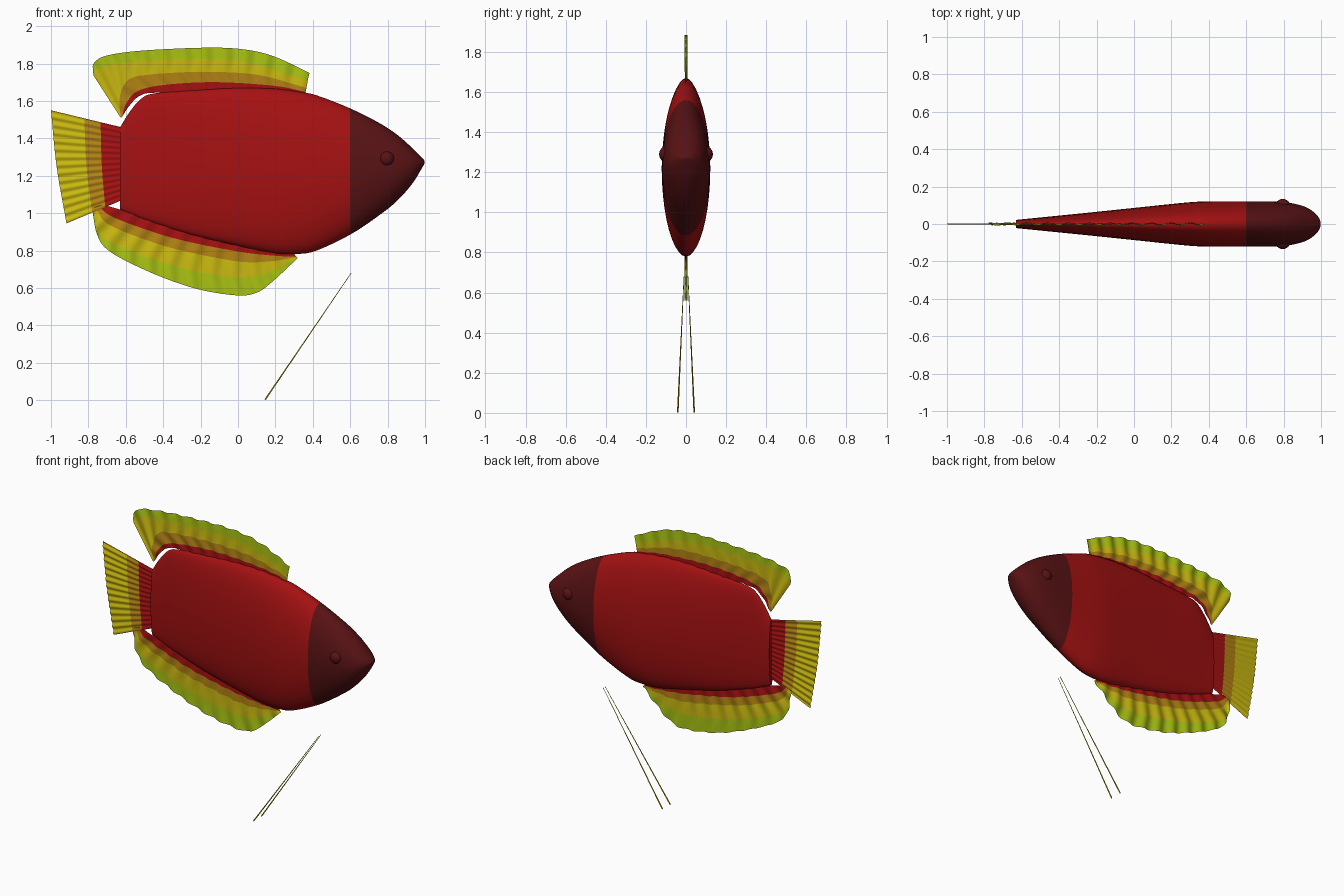
import bpy, bmesh, math
from mathutils import Vector

if "Cube" in bpy.data.objects:
    bpy.data.objects.remove(bpy.data.objects["Cube"])


def material(name, rgb):
    m = bpy.data.materials.new(name)
    lin = [((c / 255 + 0.055) / 1.055) ** 2.4 if c > 10 else c / 255 / 12.92 for c in rgb]
    m.diffuse_color = (*lin, 1)
    m.use_nodes = True
    m.node_tree.nodes["Principled BSDF"].inputs["Base Color"].default_value = m.diffuse_color
    return m


RED = material("scarlet", (165, 17, 18))
HEAD = material("dark maroon", (88, 18, 20))
BROWN = material("amber brown", (178, 130, 20))
OLIVE = material("golden yellow", (202, 185, 16))
LIME = material("lime", (170, 195, 18))


def spline(points, steps):
    """Catmull-Rom curve through points of any dimension."""
    p = [Vector(q) for q in points]
    p = [2 * p[0] - p[1]] + p + [2 * p[-1] - p[-2]]
    out = []
    for a, b, c, d in zip(p, p[1:], p[2:], p[3:]):
        for i in range(steps):
            t = i / steps
            out.append(0.5 * (2 * b + (c - a) * t + (2 * a - 5 * b + 4 * c - d) * t * t
                              + (3 * b - a - 3 * c + d) * t ** 3))
    return out + [p[-2]]


def resample(points, n):
    """Evenly spaced points along a smooth curve."""
    c = spline(points, 12)
    dist = [0]
    for a, b in zip(c, c[1:]):
        dist.append(dist[-1] + (b - a).length)
    out, k = [], 0
    for i in range(n + 1):
        s = dist[-1] * i / n
        while k < len(c) - 2 and dist[k + 1] < s:
            k += 1
        out.append(c[k].lerp(c[k + 1], (s - dist[k]) / max(dist[k + 1] - dist[k], 1e-9)))
    return out


def finish(name, bm, mats, angle=50):
    me = bpy.data.meshes.new(name)
    bm.to_mesh(me)
    bm.free()
    for m in mats:
        me.materials.append(m)
    ob = bpy.data.objects.new(name, me)
    bpy.context.collection.objects.link(ob)
    bpy.ops.object.select_all(action='DESELECT')
    ob.select_set(True)
    bpy.context.view_layer.objects.active = ob
    bpy.ops.object.shade_smooth_by_angle(angle=math.radians(angle))
    return ob


def fin(name, curves, mats, waves, depth, n=96):
    """Thin rippled sheet lofted through (x, z) curves, one colour per strip."""
    bm = bmesh.new()
    rows = []
    for r, curve in enumerate(curves):
        amp = depth * (0.4 + 0.6 * r / (len(curves) - 1))
        rows.append([bm.verts.new((p.x, amp * math.sin(math.tau * waves * i / n), p.y))
                     for i, p in enumerate(resample(curve, n))])
    for r, (a, b) in enumerate(zip(rows, rows[1:])):
        for i in range(n):
            f = bm.faces.new((a[i], a[i + 1], b[i + 1], b[i]))
            f.material_index = r
    bmesh.ops.recalc_face_normals(bm, faces=bm.faces)
    return finish(name, bm, mats, 80)


# Body: elliptical sections (x, top, bottom, half width)
sections = [
    (-0.63, 1.46, 1.02, 0.022), (-0.58, 1.54, 1.00, 0.027), (-0.52, 1.61, 0.975, 0.033),
    (-0.45, 1.64, 0.95, 0.040), (-0.25, 1.655, 0.885, 0.060), (0.0, 1.67, 0.825, 0.086),
    (0.2, 1.665, 0.785, 0.107), (0.32, 1.65, 0.782, 0.118), (0.42, 1.63, 0.80, 0.121),
    (0.6, 1.56, 0.885, 0.121), (0.75, 1.485, 0.985, 0.120), (0.85, 1.42, 1.065, 0.110),
    (0.93, 1.35, 1.155, 0.085), (0.98, 1.30, 1.235, 0.045), (0.998, 1.28, 1.268, 0.012)]
SEG = 40
bm = bmesh.new()
rings = []
for x, top, bot, w in spline(sections, 4):
    rings.append([bm.verts.new((x, w * math.cos(math.tau * k / SEG),
                                (top + bot) / 2 + (top - bot) / 2 * math.sin(math.tau * k / SEG)))
                  for k in range(SEG)])
for a, b in zip(rings, rings[1:]):
    for k in range(SEG):
        j = (k + 1) % SEG
        bm.faces.new((a[k], a[j], b[j], b[k]))
bm.faces.new(rings[0])
bm.faces.new(rings[-1])
bmesh.ops.recalc_face_normals(bm, faces=bm.faces)
for f in bm.faces:
    f.material_index = int(f.calc_center_median().x > 0.6)
finish("body", bm, [RED, HEAD])

# Eyes and trailing pelvic feelers, mirrored left and right
for side, s in (("left", 1), ("right", -1)):
    bm = bmesh.new()
    bmesh.ops.create_uvsphere(bm, u_segments=24, v_segments=16, radius=0.042)
    bmesh.ops.translate(bm, verts=bm.verts, vec=(0.795, 0.092 * s, 1.29))
    finish(side + "_eye", bm, [HEAD])

    top, low = Vector((0.605, 0.01 * s, 0.68)), Vector((0.145, 0.041 * s, 0.003))
    axis = low - top
    bm = bmesh.new()
    bmesh.ops.create_cone(bm, cap_ends=True, segments=8, radius1=0.0015, radius2=0.004,
                          depth=axis.length)
    bmesh.ops.rotate(bm, verts=bm.verts, matrix=axis.to_track_quat('Z', 'Y').to_matrix())
    bmesh.ops.translate(bm, verts=bm.verts, vec=(top + low) / 2)
    finish(side + "_pelvic_feeler", bm, [OLIVE])

# Dorsal fin: curves from base to outer edge
fin("dorsal_fin", [
    [(-0.62, 1.515), (-0.58, 1.575), (-0.52, 1.63), (-0.42, 1.645), (0, 1.655), (0.36, 1.635)],
    [(-0.623, 1.513), (-0.59, 1.60), (-0.52, 1.66), (-0.35, 1.69), (-0.1, 1.70), (0.2, 1.68),
     (0.362, 1.648)],
    [(-0.628, 1.511), (-0.632, 1.62), (-0.59, 1.71), (-0.48, 1.74), (-0.2, 1.755), (0.1, 1.74),
     (0.366, 1.67)],
    [(-0.772, 1.735), (-0.74, 1.775), (-0.6, 1.805), (-0.2, 1.825), (0.05, 1.805), (0.373, 1.71)],
    [(-0.776, 1.76), (-0.77, 1.803), (-0.7, 1.843), (-0.5, 1.87), (-0.15, 1.885),
     (0.05, 1.873), (0.2, 1.835), (0.382, 1.75)],
], [RED, BROWN, OLIVE, LIME], 11, 0.008)

# Anal fin
fin("anal_fin", [
    [(-0.72, 1.045), (-0.6, 1.01), (-0.3, 0.915), (0, 0.835), (0.2, 0.795), (0.3, 0.785)],
    [(-0.745, 1.04), (-0.68, 0.985), (-0.5, 0.915), (-0.3, 0.855), (0, 0.795), (0.2, 0.772),
     (0.31, 0.768)],
    [(-0.762, 1.035), (-0.7, 0.945), (-0.5, 0.86), (-0.3, 0.80), (0, 0.742), (0.17, 0.742),
     (0.315, 0.765)],
    [(-0.775, 1.02), (-0.745, 0.90), (-0.65, 0.83), (-0.4, 0.735), (-0.2, 0.685), (0, 0.655),
     (0.14, 0.675), (0.317, 0.762)],
    [(-0.775, 0.99), (-0.755, 0.89), (-0.71, 0.815), (-0.6, 0.745), (-0.4, 0.655), (-0.2, 0.59),
     (0, 0.56), (0.1, 0.575), (0.18, 0.63), (0.32, 0.76)],
], [RED, BROWN, OLIVE, LIME], 11, 0.008)

# Tail fin: curves from body to trailing edge
fin("tail_fin", [
    [(-0.625, 1.46), (-0.625, 1.068)],
    [(-0.735, 1.486), (-0.728, 1.25), (-0.71, 1.032)],
    [(-0.822, 1.507), (-0.81, 1.25), (-0.78, 1.003)],
    [(-1.0, 1.55), (-0.97, 1.25), (-0.917, 0.945)],
], [RED, BROWN, OLIVE], 14, 0.004)
